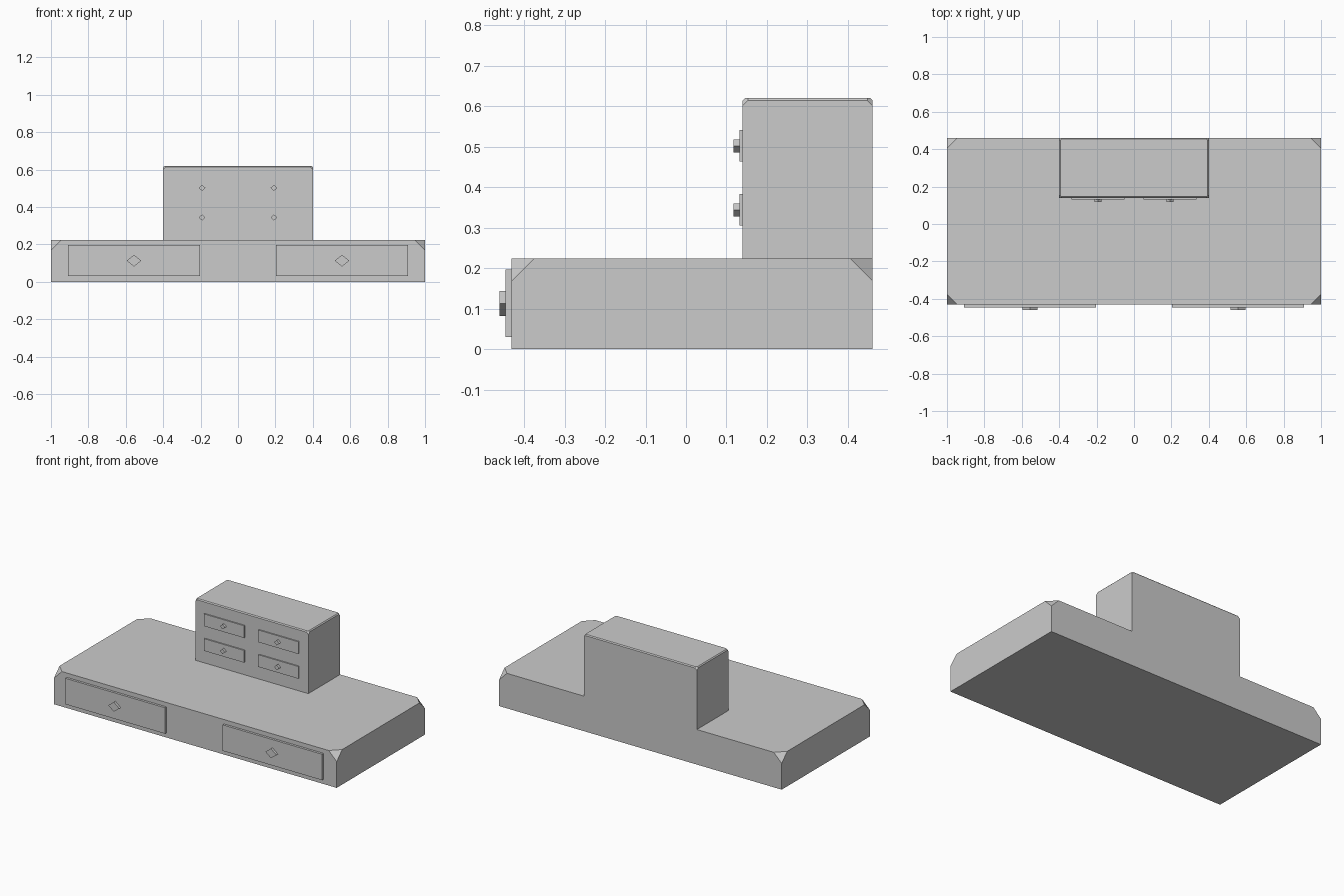
import bpy, bmesh
from mathutils import Vector

if "Cube" in bpy.data.objects:
    bpy.data.objects.remove(bpy.data.objects["Cube"])


def finish(name, bm):
    bmesh.ops.recalc_face_normals(bm, faces=bm.faces[:])
    mesh = bpy.data.meshes.new(name)
    bm.to_mesh(mesh)
    bm.free()
    obj = bpy.data.objects.new(name, mesh)
    bpy.context.collection.objects.link(obj)
    return obj


def box_bm(lo, hi):
    lo, hi = Vector(lo), Vector(hi)
    bm = bmesh.new()
    bmesh.ops.create_cube(bm, size=1)
    bmesh.ops.scale(bm, vec=hi - lo, verts=bm.verts[:])
    bmesh.ops.translate(bm, vec=(lo + hi) / 2, verts=bm.verts[:])
    return bm


def slice_off(bm, point, normal):
    """Cut away everything beyond a plane and close the cut."""
    geom = bm.verts[:] + bm.edges[:] + bm.faces[:]
    bmesh.ops.bisect_plane(bm, geom=geom, plane_co=point, plane_no=normal,
                           clear_outer=True)
    rim = [e for e in bm.edges if e.is_boundary]
    if rim:
        bmesh.ops.holes_fill(bm, edges=rim)


def block(name, lo, hi, corner=0, edge=0):
    """Box with clipped top corners and optionally chamfered top edges."""
    bm = box_bm(lo, hi)
    if edge:
        for p, n in (((lo[0], lo[1], hi[2] - edge), (-1, 0, 1)),
                     ((hi[0], lo[1], hi[2] - edge), (1, 0, 1)),
                     ((lo[0], lo[1], hi[2] - edge), (0, -1, 1)),
                     ((lo[0], hi[1], hi[2] - edge), (0, 1, 1))):
            slice_off(bm, p, n)
    if corner:
        for x, sx in ((lo[0], -1), (hi[0], 1)):
            for y, sy in ((lo[1], -1), (hi[1], 1)):
                slice_off(bm, (x, y, hi[2] - corner), (sx, sy, 1))
    return finish(name, bm)


def diamond_knob(name, x, z, w, h, y_front, y_back):
    """Diamond-shaped prism sticking out of a drawer."""
    bm = bmesh.new()
    outline = ((w, 0), (0, h), (-w, 0), (0, -h))
    face = bm.faces.new([bm.verts.new((x + a, y_back, z + b)) for a, b in outline])
    ext = bmesh.ops.extrude_face_region(bm, geom=[face])
    bmesh.ops.translate(bm, vec=(0, y_front - y_back, 0),
                        verts=[v for v in ext["geom"] if isinstance(v, bmesh.types.BMVert)])
    if not face.is_valid or len(bm.faces) < 6:
        bmesh.ops.holes_fill(bm, edges=[e for e in bm.edges if e.is_boundary])
    return finish(name, bm)


def drawer(name, x, z, w, h, y_front, y_back, knob_w, knob_h, knob_depth):
    block(name, (x - w, y_front, z - h), (x + w, y_back, z + h))
    diamond_knob(name + "_knob", x, z, knob_w, knob_h,
                 y_front - knob_depth, y_front)


# Main bodies
block("wide_base", (-1, -0.431, 0), (1, 0.461, 0.224), corner=0.056)
block("upper_cabinet", (-0.4, 0.14, 0.224), (0.4, 0.461, 0.62),
      corner=0.019, edge=0.006)

# Drawers with diamond knobs, left and right
for side, s in (("left", -1), ("right", 1)):
    drawer("large_drawer_" + side, s * 0.556, 0.113, 0.352, 0.083,
           -0.446, -0.431, 0.039, 0.031, 0.015)
    for row, z in (("lower", 0.344), ("upper", 0.502)):
        drawer("small_drawer_%s_%s" % (row, side), s * 0.192, z, 0.142, 0.039,
               0.132, 0.14, 0.018, 0.016, 0.015)
